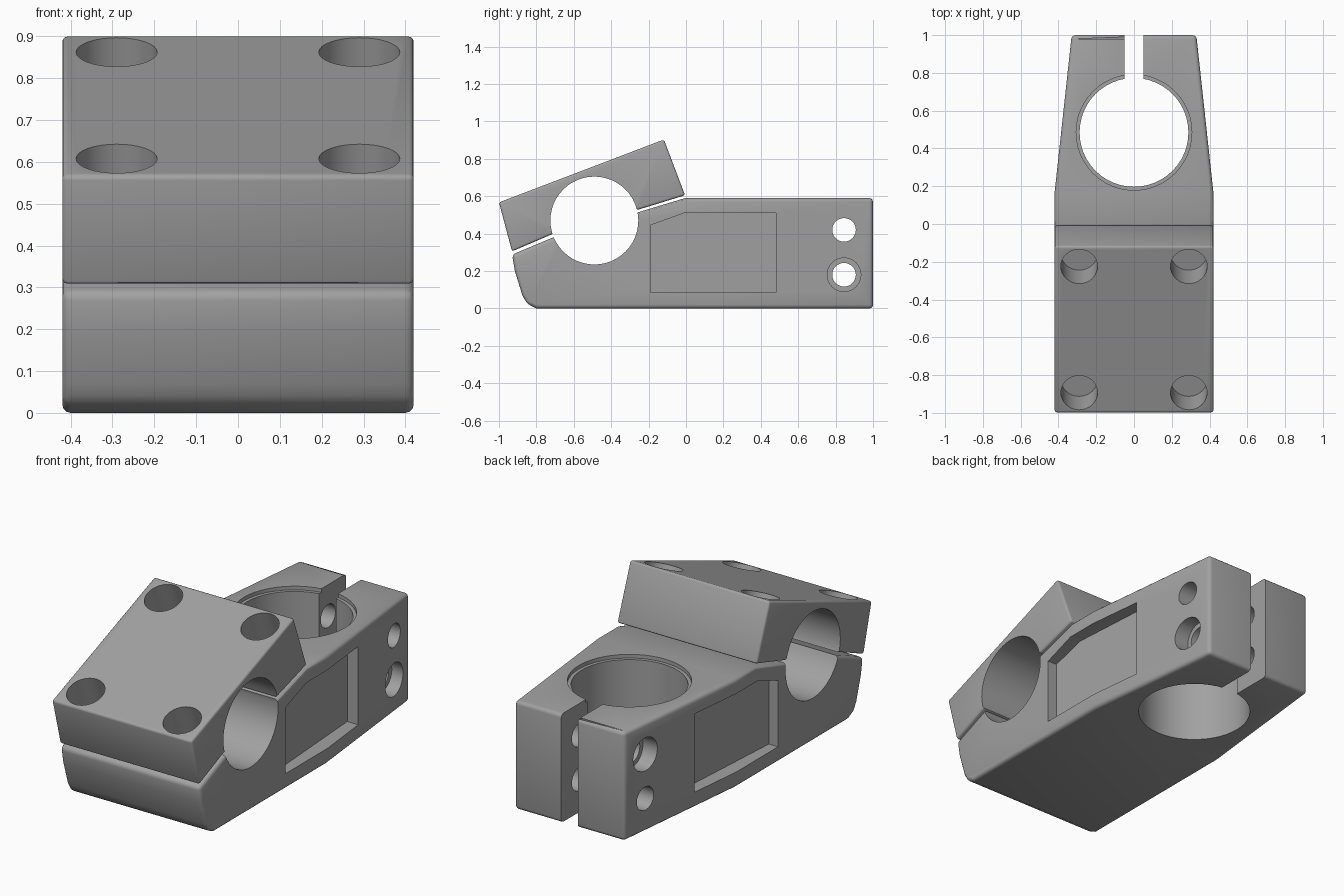
import bpy, bmesh, math
from mathutils import Matrix, Vector

cube = bpy.data.objects.get("Cube")
if cube:
    bpy.data.objects.remove(cube, do_unlink=True)

GREY = (0.36, 0.36, 0.36, 1)
metal = bpy.data.materials.new("satin_grey_metal")
metal.use_nodes = True
metal.diffuse_color = GREY
metal.node_tree.nodes["Principled BSDF"].inputs["Base Color"].default_value = GREY

HALF = 0.42          # half width of the block
TAPER_Y = 0.17       # where the rear starts to narrow


def add_object(name, bm):
    bmesh.ops.recalc_face_normals(bm, faces=bm.faces)
    mesh = bpy.data.meshes.new(name)
    bm.to_mesh(mesh)
    bm.free()
    mesh.materials.append(metal)
    obj = bpy.data.objects.new(name, mesh)
    bpy.context.collection.objects.link(obj)
    return obj


def side_prism(name, profile, x0, x1):
    """Extrude a (y, z) outline along x."""
    bm = bmesh.new()
    face = bm.faces.new([bm.verts.new((x0, y, z)) for y, z in profile])
    out = bmesh.ops.extrude_face_region(bm, geom=[face])["geom"]
    for v in out:
        if isinstance(v, bmesh.types.BMVert):
            v.co.x = x1
    return add_object(name, bm)


def cylinder(name, centre, axis, radius, length, segments=48, radius2=None):
    """Cylinder or cone frustum centred on a point, along an axis."""
    bm = bmesh.new()
    turn = Vector((0, 0, 1)).rotation_difference(Vector(axis)).to_matrix().to_4x4()
    bmesh.ops.create_cone(bm, cap_ends=True, segments=segments, radius1=radius,
                          radius2=radius2 or radius, depth=length,
                          matrix=Matrix.Translation(centre) @ turn)
    return add_object(name, bm)


def box(name, lo, hi):
    return side_prism(name, [(lo[1], lo[2]), (hi[1], lo[2]), (hi[1], hi[2]), (lo[1], hi[2])],
                      lo[0], hi[0])


def finish(obj, cutters, bevel):
    """Round the outer edges, then cut the openings and apply everything."""
    mod = obj.modifiers.new("rounding", "BEVEL")
    mod.width, mod.segments = bevel, 3
    mod.limit_method, mod.angle_limit = "ANGLE", math.radians(28)
    for c in cutters:
        c.hide_render = True
        cut = obj.modifiers.new(c.name, "BOOLEAN")
        cut.operation, cut.solver, cut.object = "DIFFERENCE", "EXACT", c
    bpy.context.view_layer.update()
    graph = bpy.context.evaluated_depsgraph_get()
    mesh = bpy.data.meshes.new_from_object(obj.evaluated_get(graph))
    obj.modifiers.clear()
    obj.data = mesh
    bpy.ops.object.select_all(action="DESELECT")
    obj.select_set(True)
    bpy.context.view_layer.objects.active = obj
    bpy.ops.object.shade_smooth_by_angle(angle=math.radians(30))


# Main body: side outline with a tapered rear
body = side_prism("stem_body", [
    (-0.80, 0), (TAPER_Y, 0), (1, 0), (1, 0.59), (TAPER_Y, 0.59), (-0.005, 0.59),
    (-0.27, 0.51), (-0.49, 0.47), (-0.71, 0.38), (-0.93, 0.288), (-0.915, 0.2),
    (-0.875, 0.07), (-0.85, 0.025)], -HALF, HALF)
bm = bmesh.new()
bm.from_mesh(body.data)
for side in (-1, 1):
    pair = [v for v in bm.verts if v.co.x * side > 0 and abs(v.co.y - TAPER_Y) < 0.001]
    bmesh.ops.connect_verts(bm, verts=pair)
for v in bm.verts:
    if v.co.y > 0.9:
        v.co.x *= 0.33 / HALF
bm.to_mesh(body.data)
bm.free()

# Angled front clamp cap
cap = side_prism("clamp_cap", [
    (-1, 0.567), (-0.93, 0.305), (-0.72, 0.395), (-0.49, 0.485), (-0.25, 0.53),
    (-0.005, 0.605), (-0.118, 0.903)], -HALF, HALF)

# Openings in the body
bar_bore = cylinder("bar_bore_cutter", (0, -0.49, 0.47), (1, 0, 0), 0.235, 1.2)
body_cutters = [
    bar_bore,
    cylinder("tube_bore_cutter", (0, 0.485, 0.3), (0, 0, 1), 0.288, 1),
    cylinder("tube_rim_cutter", (0, 0.485, 0.62), (0, 0, 1), 0.306, 0.1),
    box("rear_slot_cutter", (-0.05, 0.5, -0.1), (0.05, 1.1, 0.7)),
]

# Cross bolt holes, with recesses on opposite sides
for z, side in ((0.18, 1), (0.42, -1)):
    body_cutters.append(cylinder("cross_bolt_cutter", (0, 0.845, z), (1, 0, 0), 0.063, 1, 32))
    body_cutters.append(cylinder("bolt_recess_cutter", (side * 0.37, 0.845, z), (1, 0, 0),
                                 0.09, 0.2, 32))

# Side pockets whose floors follow the taper
for side in (-1, 1):
    pocket = side_prism("pocket_cutter", [
        (-0.19, 0.085), (0.48, 0.085), (0.48, 0.51), (-0.01, 0.51), (-0.19, 0.445)],
        side * 0.365, side * 0.6)
    for v in pocket.data.vertices:
        if abs(v.co.x) < 0.5:
            v.co.x -= side * 0.066 * (v.co.y + 0.19)
    body_cutters.append(pocket)

# Bolt recesses square to the cap face
slope = Vector((0, 0.882, 0.336)).normalized()
normal = Vector((0, -slope.z, slope.y))
cap_cutters = [bar_bore]
for x in (-0.29, 0.29):
    for y in (-0.225, -0.893):
        top = Vector((x, y, 0.567 + (y + 1) * 0.381))
        cap_cutters.append(cylinder("cap_bolt_cutter", top, normal, 0.097, 0.4, 32))

finish(body, body_cutters, 0.02)
finish(cap, cap_cutters, 0.012)
for c in set(body_cutters + cap_cutters):
    bpy.data.objects.remove(c, do_unlink=True)
